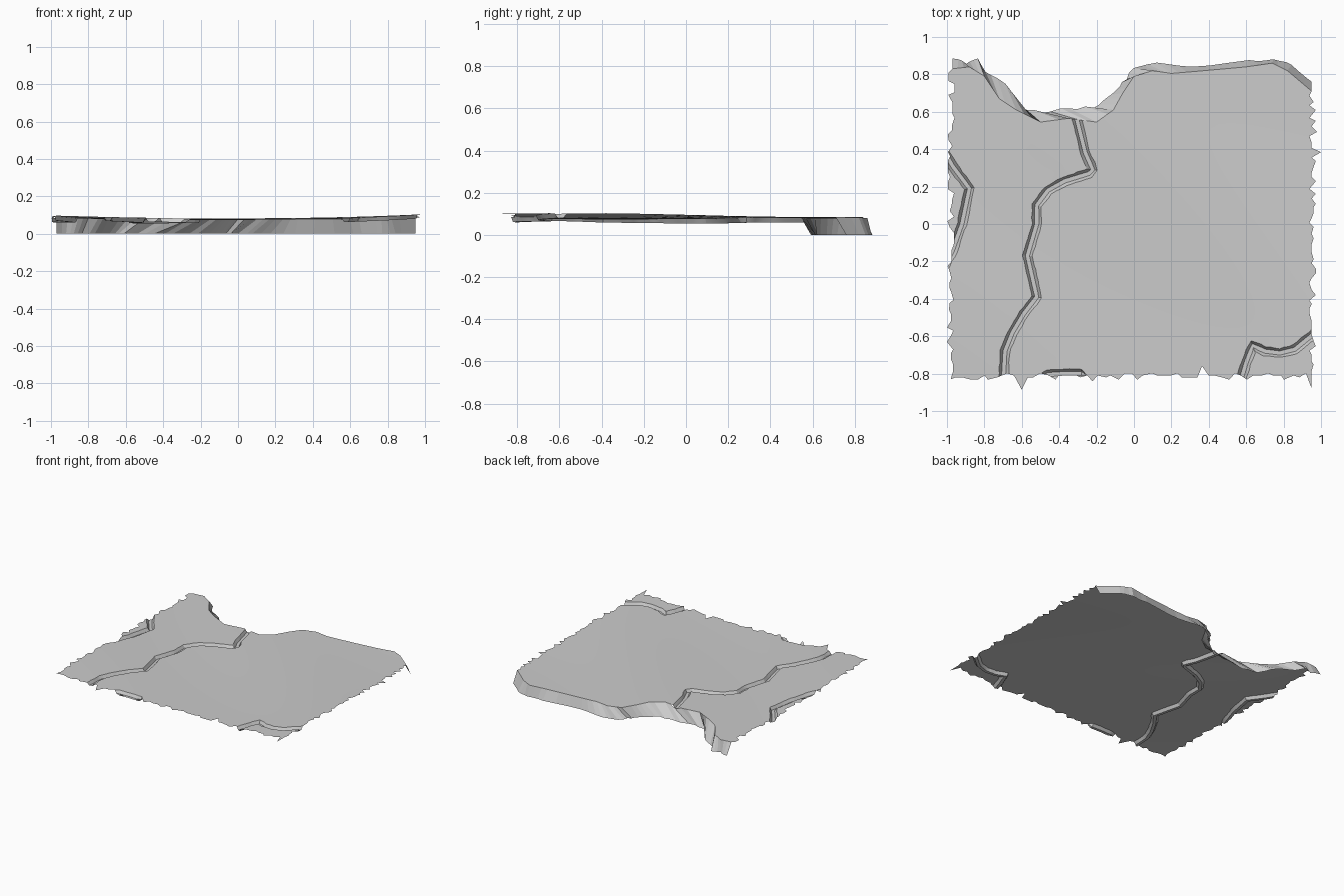
import bpy, random, math
from mathutils import Vector
from mathutils.geometry import delaunay_2d_cdt, intersect_point_line

if "Cube" in bpy.data.objects:
    bpy.data.objects.remove(bpy.data.objects["Cube"])

random.seed(4)

# Cliff lines at the back: upper rim and lower foot, left to right
RIM = [(-.97, .83), (-.88, .84), (-.80, .79), (-.72, .67), (-.63, .61), (-.50, .545), (-.35, .565),
       (-.20, .545), (-.11, .61), (-.06, .70), (0, .79), (.1, .82), (.2, .805), (.32, .815),
       (.60, .84), (.74, .86), (.82, .82), (.95, .71)]
FOOT = [(-.97, .885), (-.90, .86), (-.84, .88), (-.76, .79), (-.69, .75), (-.61, .62), (-.49, .595),
        (-.35, .62), (-.21, .62), (-.12, .69), (-.06, .75), (0, .83), (.12, .87), (.3, .845),
        (.62, .875), (.74, .88), (.84, .85), (.95, .76)]

# Narrow streams cut into the plateau
STREAMS = [
    [(-.70, -.86), (-.69, -.68), (-.65, -.58), (-.59, -.48), (-.52, -.39), (-.57, -.17), (-.52, 0),
     (-.52, .10), (-.46, .18), (-.37, .23), (-.24, .27), (-.22, .29), (-.26, .38), (-.31, .58)],
    [(-1.02, .40), (-.97, .31), (-.88, .19), (-.92, .0), (-.97, -.14), (-1.02, -.24)],
    [(-.50, -.83), (-.46, -.805), (-.38, -.80), (-.28, -.80)],
    [(.57, -.84), (.60, -.74), (.635, -.65), (.70, -.68), (.78, -.69), (.86, -.67), (.97, -.58)],
]
BANK, BED, DEPTH = .022, .011, .022


def resample(pts, step):
    out = []
    for a, b in zip(pts, pts[1:]):
        a, b = Vector(a), Vector(b)
        n = max(1, round((b - a).length / step))
        out += [a.lerp(b, i / n) for i in range(n)]
    return out + [Vector(pts[-1])]


def stream_distance(p):
    best = 9
    for s in STREAMS:
        for a, b in zip(s, s[1:]):
            q, t = intersect_point_line(p, Vector(a), Vector(b))
            q = Vector(a).lerp(Vector(b), min(1, max(0, t)))
            best = min(best, (p - q).length)
    return best


def height(p):
    x, y = p.x, p.y
    z = .078 + .020 * (x + .1) ** 2 * (.75 - .45 * y) + .004 * math.sin(3 * x + 4 * y)
    d = stream_distance(p)
    return z - DEPTH * min(1, max(0, (BANK - d) / (BANK - BED)))


def make(name, verts, faces):
    me = bpy.data.meshes.new(name)
    me.from_pydata(verts, [], faces)
    me.update()
    ob = bpy.data.objects.new(name, me)
    bpy.context.collection.objects.link(ob)
    return ob


def torn_edge(a, b, out, peaks):
    """Ragged border between two corners, with spikes pointing outwards."""
    a, b, out = Vector(a), Vector(b), Vector(out)
    pts, n = [], 56
    for i in range(1, n):
        t = (i + random.uniform(-.3, .3)) / n
        pts.append(a.lerp(b, t) + out * random.choice([-.012, 0, 0, .01, .022]))
    for t, h in peaks:
        i = min(n - 2, int(t * n))
        pts[i] = a.lerp(b, (i + 1) / n) + out * h
    return pts


# Outline of the plateau: rim, right, front and left torn edges
rim = resample(RIM, .045)
border = list(rim)
border += torn_edge((.95, .71), (.95, -.81), (1, 0), [(.2, .05), (.13, .03)])
border += [Vector((.95, -.88))]
border += torn_edge((.95, -.81), (-.98, -.81), (0, -1), [(.8, .075), (.3, -.05), (.6, .03)])
border += [Vector((-.98, -.83))]
border += torn_edge((-.98, -.81), (-.97, .83), (-1, 0), [(.35, .02), (.6, .02), (.75, .02)])
border = [Vector((max(-1, p.x), p.y)) for p in border]

# Inner points: a loose grid plus bank and bed lines along each stream
points = list(border)
for i in range(31):
    for j in range(29):
        p = Vector((-.94 + i * .062, -.77 + j * .058))
        if stream_distance(p) > .04:
            points.append(p)
edges = []
for s in STREAMS:
    path = resample(s, .03)
    for off in (-BANK, -BED, BED, BANK):
        first = len(points)
        for i, p in enumerate(path):
            t = (path[min(i + 1, len(path) - 1)] - path[max(i - 1, 0)]).normalized()
            wobble = random.uniform(0, .006) if abs(off) == BANK else 0
            points.append(p + Vector((-t.y, t.x)) * (off + math.copysign(wobble, off)))
        edges += [(k, k + 1) for k in range(first, len(points) - 1)]

outline = list(range(len(border)))[::-1]
v2, _, tris, *_ = delaunay_2d_cdt(points, edges, [outline], 1, 1e-5)
plateau = make("plateau", [(p.x, p.y, height(p)) for p in v2],
               [list(f) for f in tris])
for poly in plateau.data.polygons:
    if poly.normal.z < 0:
        poly.flip()


# Faceted cliff wall from the rim down to the ground
def matched(line):
    out = []
    for a, b in zip(line, line[1:]):
        out += [Vector(a).lerp(Vector(b), k / 3) for k in range(3)]
    return out + [Vector(line[-1])]


top, foot = matched(RIM), matched(FOOT)
verts = [(p.x, p.y, height(p)) for p in top]
for i, p in enumerate(foot):
    r = 0 if i in (0, len(foot) - 1) else .008
    verts.append((p.x + random.uniform(-r, r), min(.885, p.y + random.uniform(-r, r)), 0))
n = len(top)
make("cliff_wall", verts, [(i + 1, i, n + i, n + i + 1) for i in range(n - 1)])

# Soft shading on the plateau, keeping the stream banks crisp
bpy.ops.object.select_all(action='DESELECT')
plateau.select_set(True)
bpy.context.view_layer.objects.active = plateau
bpy.ops.object.shade_smooth_by_angle(angle=math.radians(25))
